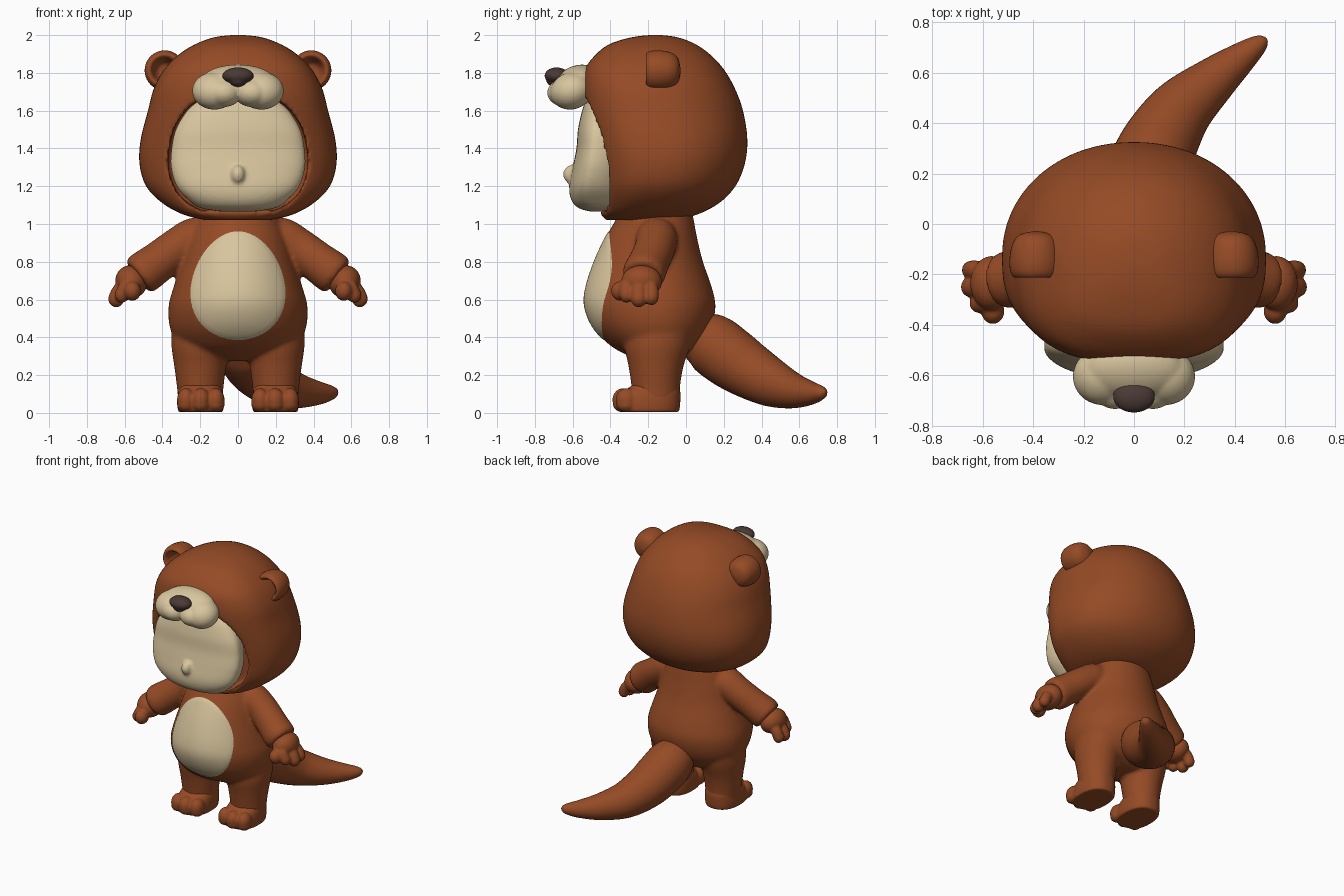
import bpy, bmesh, math
from mathutils import Vector, Matrix
from mathutils.bvhtree import BVHTree

if "Cube" in bpy.data.objects:
    bpy.data.objects.remove(bpy.data.objects["Cube"])


def colour(name, rgb):
    m = bpy.data.materials.new(name)
    m.diffuse_color = (*rgb, 1)
    m.use_nodes = True
    m.node_tree.nodes["Principled BSDF"].inputs["Base Color"].default_value = m.diffuse_color
    return m


BROWN = colour("brown fur", (0.30, 0.070, 0.019))
CREAM = colour("cream", (0.69, 0.56, 0.34))
DARK = colour("dark nose", (0.070, 0.042, 0.036))


def spline(rows, steps=6):
    """Catmull-Rom through rows of numbers."""
    out = []
    for i in range(len(rows) - 1):
        p = [rows[max(0, min(len(rows) - 1, i + k))] for k in (-1, 0, 1, 2)]
        for s in range(steps):
            t = s / steps
            out.append([0.5 * (2 * b + (c - a) * t + (2 * a - 5 * b + 4 * c - d) * t * t
                               + (3 * b - a - 3 * c + d) * t ** 3) for a, b, c, d in zip(*p)])
    return out + [list(rows[-1])]


def loft(bm, rings):
    vs = [[bm.verts.new(p) for p in r] for r in rings]
    n = len(vs[0])
    for a, b in zip(vs, vs[1:]):
        for i in range(n):
            bm.faces.new((a[i], a[(i + 1) % n], b[(i + 1) % n], b[i]))
    bm.faces.new(vs[0][::-1])
    bm.faces.new(vs[-1])


def power(v, e):
    return math.copysign(abs(v) ** (2 / e), v)


def stack(bm, rows, mid, x=0, front=2.0, back=2.0, n=64):
    """Horizontal sections: z, half width, front y, back y."""
    rings = []
    for z, w, f, b in spline(rows):
        m = f + (b - f) * mid
        ring = []
        for i in range(n):
            a = math.tau * i / n
            c, s = math.cos(a), math.sin(a)
            e = front if s < 0 else back
            ring.append((x + max(w, 0.002) * power(c, e), m + power(s, e) * (m - f if s < 0 else b - m), z))
        rings.append(ring)
    loft(bm, rings)


def tube(bm, rows, n=32):
    """Round tube along x, y, z, radius."""
    pts = spline(rows)
    rings = []
    for i, p in enumerate(pts):
        d = Vector(pts[min(i + 1, len(pts) - 1)][:3]) - Vector(pts[max(i - 1, 0)][:3])
        q = d.to_track_quat('Z', 'Y')
        rings.append([Vector(p[:3]) + q @ Vector((math.cos(math.tau * k / n), math.sin(math.tau * k / n), 0)) * p[3]
                      for k in range(n)])
    loft(bm, rings)


def ball(bm, c, r, rot=Matrix()):
    bmesh.ops.create_uvsphere(bm, u_segments=32, v_segments=20, radius=1,
                              matrix=Matrix.Translation(c) @ rot @ Matrix.Diagonal((*r, 1)))


def finish(name, bm, mat, voxel=0, smooth=0, cutter=None, mirror=False):
    bmesh.ops.recalc_face_normals(bm, faces=bm.faces)
    me = bpy.data.meshes.new(name)
    bm.to_mesh(me)
    bm.free()
    ob = bpy.data.objects.new(name, me)
    bpy.context.collection.objects.link(ob)
    if cutter:
        m = ob.modifiers.new("cut", 'BOOLEAN')
        m.object, m.operation, m.solver = cutter, 'DIFFERENCE', 'EXACT'
    if voxel:
        m = ob.modifiers.new("blend", 'REMESH')
        m.mode, m.voxel_size = 'VOXEL', voxel
    if smooth:
        m = ob.modifiers.new("soften", 'SMOOTH')
        m.factor, m.iterations = 0.5, smooth
    if mirror:
        ob.modifiers.new("mirror", 'MIRROR').use_mirror_merge = False
    dg = bpy.context.evaluated_depsgraph_get()
    ob.data = bpy.data.meshes.new_from_object(ob.evaluated_get(dg))
    ob.modifiers.clear()
    ob.data.materials.clear()
    ob.data.materials.append(mat)
    bpy.ops.object.select_all(action='DESELECT')
    ob.select_set(True)
    bpy.context.view_layer.objects.active = ob
    bpy.ops.object.shade_smooth_by_angle(angle=math.radians(50))
    return ob


# Face opening cutter
bm = bmesh.new()
opening = [(0.2, 1.075), (0.31, 1.15), (0.365, 1.28), (0.36, 1.42), (0.315, 1.55), (0.22, 1.65), (0.1, 1.675)]
opening = spline(opening, 4)
outline = opening + [(-x, z) for x, z in reversed(opening)]
loft(bm, [[(x, y, z) for x, z in outline] for y in (-1.0, -0.33)])
cutter = finish("opening_cutter", bm, BROWN)
cutter.hide_render = True
cutter.hide_set(True)

# Hood
bm = bmesh.new()
stack(bm, [(1.02, 0.17, -0.42, -0.06), (1.05, 0.29, -0.45, 0.06), (1.11, 0.40, -0.455, 0.175),
           (1.2, 0.487, -0.465, 0.262), (1.32, 0.522, -0.48, 0.312), (1.45, 0.515, -0.505, 0.325),
           (1.6, 0.477, -0.54, 0.302), (1.72, 0.445, -0.55, 0.258), (1.82, 0.39, -0.535, 0.20),
           (1.9, 0.31, -0.475, 0.125), (1.955, 0.22, -0.40, 0.045), (1.99, 0.12, -0.28, -0.05),
           (2.002, 0.01, -0.17, -0.15)], 0.44, front=2.7, back=2.1, n=96)
finish("hood", bm, BROWN, 0.014, 6, cutter)

# Ears: cupped discs turned around the y axis
bm = bmesh.new()
cup = spline([(0.004, -0.13), (0.035, -0.135), (0.055, -0.165), (0.068, -0.20), (0.085, -0.213), (0.102, -0.19),
              (0.106, -0.14), (0.095, -0.08), (0.065, -0.042), (0.004, -0.028)], 3)
loft(bm, [[(0.388 + r * math.cos(math.tau * k / 40), y, 1.813 + r * math.sin(math.tau * k / 40))
           for k in range(40)] for r, y in cup])
finish("ears", bm, BROWN, mirror=True)

# Face with small nose bump
bm = bmesh.new()
stack(bm, [(1.065, 0.08, -0.50, -0.3), (1.085, 0.20, -0.57, -0.25), (1.13, 0.265, -0.608, -0.25),
           (1.2, 0.325, -0.618, -0.25), (1.3, 0.355, -0.60, -0.25), (1.4, 0.352, -0.58, -0.25),
           (1.5, 0.33, -0.572, -0.25), (1.6, 0.27, -0.55, -0.25), (1.66, 0.2, -0.53, -0.25)],
      0.3, front=2.2)
ball(bm, (0, -0.605, 1.262), (0.038, 0.046, 0.05))
finish("face", bm, CREAM, 0.011, 3)

# Muzzle
bm = bmesh.new()
ball(bm, (0, -0.585, 1.75), (0.20, 0.125, 0.085), Matrix.Rotation(0.45, 4, 'X'))
for s in (-1, 1):
    ball(bm, (0.125 * s, -0.605, 1.705), (0.118, 0.115, 0.098), Matrix.Rotation(0.3, 4, 'X'))
    ball(bm, (0.075 * s, -0.635, 1.695), (0.095, 0.10, 0.076))
finish("muzzle", bm, CREAM, 0.009, 4)

# Animal nose
bm = bmesh.new()
ball(bm, (0, -0.685, 1.785), (0.084, 0.064, 0.044))
ball(bm, (0, -0.69, 1.762), (0.05, 0.05, 0.038))
finish("animal_nose", bm, DARK, 0.007, 4)

# Body suit: torso, arms and legs blended
bm = bmesh.new()
stack(bm, [(0.275, 0.12, -0.24, -0.06), (0.31, 0.24, -0.32, 0.02), (0.36, 0.315, -0.405, 0.075),
           (0.45, 0.36, -0.49, 0.132), (0.56, 0.368, -0.535, 0.156), (0.66, 0.343, -0.53, 0.138),
           (0.8, 0.298, -0.485, 0.09), (0.92, 0.265, -0.43, 0.06), (1.0, 0.235, -0.385, 0.045),
           (1.08, 0.20, -0.34, 0.03)], 0.55)
for s in (-1, 1):
    tube(bm, [(0.13 * s, -0.155, 0.95, 0.06), (0.22 * s, -0.155, 0.93, 0.107), (0.32 * s, -0.165, 0.872, 0.107),
              (0.42 * s, -0.195, 0.80, 0.108), (0.51 * s, -0.225, 0.735, 0.112), (0.53 * s, -0.23, 0.72, 0.09)])
    stack(bm, [(0.05, 0.115, -0.28, -0.035), (0.15, 0.125, -0.29, -0.03), (0.25, 0.138, -0.305, -0.012),
               (0.35, 0.152, -0.325, 0.02), (0.45, 0.15, -0.32, 0.04)], 0.5, x=0.2 * s, n=40)
body = finish("body_suit", bm, BROWN, 0.013, 6)

# Belly panel laid on the torso
tree = BVHTree.FromObject(body, bpy.context.evaluated_depsgraph_get())
bm = bmesh.new()
rows = []
for j in range(1, 17):
    row = []
    for k in range(64):
        a = math.tau * k / 64
        f = j / 16
        x = f * 0.258 * math.cos(a) * (1 - 0.13 * f * math.sin(a))
        z = 0.665 + f * (0.305 if math.sin(a) > 0 else 0.288) * math.sin(a)
        y = tree.ray_cast(Vector((x, -2, z)), Vector((0, 1, 0)))[0].y
        row.append((x, y + (0.004 if j == 16 else -0.005), z))
    rows.append(row)
loft(bm, rows)
bm.faces.ensure_lookup_table()
bmesh.ops.delete(bm, geom=[bm.faces[-1]], context='FACES_ONLY')
belly = finish("belly_panel", bm, CREAM)
if sum(p.normal.y for p in belly.data.polygons) > 0:
    belly.data.flip_normals()

# Hands: palm, four fingers and thumb
bm = bmesh.new()
ball(bm, (0.565, -0.235, 0.695), (0.083, 0.108, 0.088), Matrix.Rotation(0.6, 4, 'Y'))
for y, x, z, r in ((-0.315, 0.615, 0.625, 0.038), (-0.25, 0.645, 0.605, 0.042), (-0.183, 0.645, 0.612, 0.038)):
    tube(bm, [(0.57, y * 0.7 - 0.07, 0.70, 0.04), (x - 0.02, y, z + 0.04, r), (x, y, z, r)], 20)
    ball(bm, (x, y, z), (r, r, r * 1.1))
ball(bm, (0.56, -0.345, 0.645), (0.046, 0.052, 0.052))
finish("hands", bm, BROWN, 0.008, 3, mirror=True)

# Feet: rounded shoe shape with three toes
bm = bmesh.new()
stack(bm, [(0.004, 0.112, -0.34, -0.045), (0.015, 0.12, -0.355, -0.035), (0.06, 0.123, -0.355, -0.03),
           (0.11, 0.118, -0.33, -0.03), (0.15, 0.105, -0.28, -0.04)], 0.5, x=0.198, front=2.6, back=2.3)
for x, y, r in ((0.118, -0.315, 0.047), (0.197, -0.332, 0.05), (0.276, -0.315, 0.047)):
    ball(bm, (x, y, 0.068), (r, 0.058, 0.063))
    ball(bm, (x, y, 0.045), (r, 0.055, 0.042))
finish("feet", bm, BROWN, 0.008, 3, mirror=True)

# Tail
bm = bmesh.new()
tube(bm, [(0.02, 0.0, 0.43, 0.10), (0.03, 0.12, 0.375, 0.158), (0.065, 0.23, 0.295, 0.163),
          (0.11, 0.335, 0.225, 0.15), (0.19, 0.455, 0.158, 0.127), (0.31, 0.565, 0.118, 0.095),
          (0.42, 0.655, 0.105, 0.064), (0.49, 0.71, 0.107, 0.04), (0.515, 0.732, 0.112, 0.022),
          (0.522, 0.74, 0.114, 0.004)])
finish("tail", bm, BROWN)
